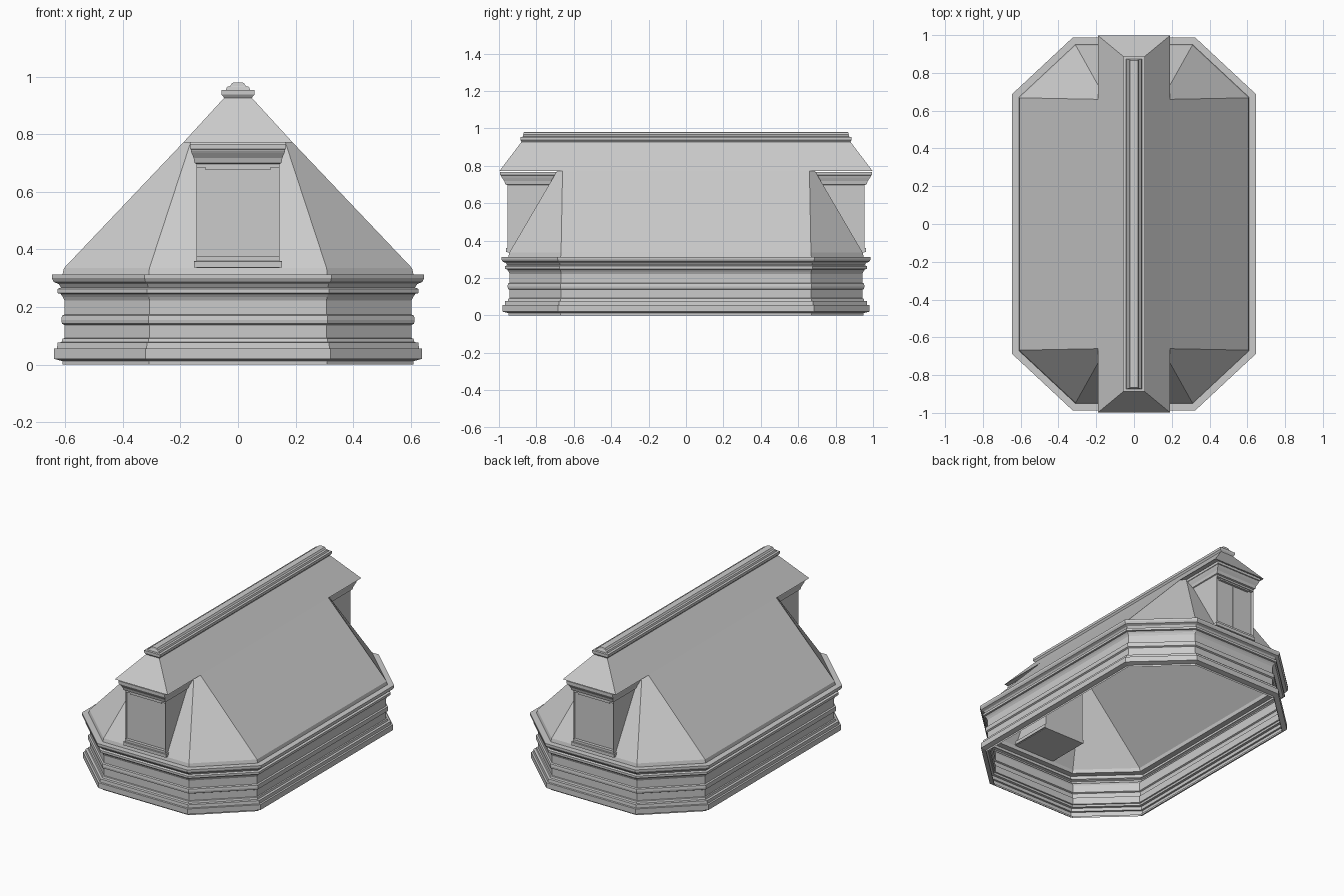
import bpy, bmesh, math

if "Cube" in bpy.data.objects:
    bpy.data.objects.remove(bpy.data.objects["Cube"])


def make(name, bm, mirror=False):
    bmesh.ops.recalc_face_normals(bm, faces=bm.faces)
    me = bpy.data.meshes.new(name)
    bm.to_mesh(me)
    bm.free()
    ob = bpy.data.objects.new(name, me)
    bpy.context.collection.objects.link(ob)
    if mirror:
        mod = ob.modifiers.new("mirror_y", 'MIRROR')
        mod.use_axis = (False, True, False)
        mod.use_mirror_merge = False
    return ob


def loft(rings, caps=False):
    """Skin a list of closed rings of points."""
    bm = bmesh.new()
    loops = [[bm.verts.new(p) for p in r] for r in rings]
    for a, b in zip(loops, loops[1:]):
        n = len(a)
        for i in range(n):
            j = (i + 1) % n
            bm.faces.new((a[i], a[j], b[j], b[i]))
    if caps:
        bm.faces.new(loops[0])
        bm.faces.new(loops[-1])
    return bm


def octagon(side, end, z):
    """Octagon from its long-side corner and end corner in the first quadrant."""
    (sx, sy), (ex, ey) = side, end
    return [(sx, -sy, z), (sx, sy, z), (ex, ey, z), (-ex, ey, z),
            (-sx, sy, z), (-sx, -sy, z), (-ex, -ey, z), (ex, -ey, z)]


def rect(x, y0, y1, z):
    return [(-x, y0, z), (x, y0, z), (x, y1, z), (-x, y1, z)]


# Base wall: moulding profile (outward offset, height) around a mitred octagon
SX, SY, EX, EY = 0.605, 0.668, 0.308, 0.945
ang = math.atan2(SX - EX, EY - SY)
ts = math.tan((math.pi / 2 - (math.pi / 2 - ang)) / 2)
te = math.tan((math.pi / 2 - ang) / 2)


def base_ring(d, z):
    return octagon((SX + d, SY + d * ts), (EX + d * te, EY + d), z)


profile = [(0.005, 0), (0.005, 0.012), (0.035, 0.02), (0.035, 0.055), (0.024, 0.056),
           (0.022, 0.076), (0.008, 0.078), (0.005, 0.09), (-0.002, 0.092), (-0.002, 0.137),
           (0.007, 0.142), (0.009, 0.155), (0.007, 0.17), (-0.002, 0.174), (-0.002, 0.222),
           (0.004, 0.235), (0.012, 0.246), (0.022, 0.248), (0.022, 0.263), (0.01, 0.268),
           (0.018, 0.28), (0.035, 0.287), (0.042, 0.3), (0.042, 0.313), (0.005, 0.313), (0, 0.335)]
make("moulded_base_wall", loft([base_ring(d, z) for d, z in profile]))

# Lower hipped roof with chamfered corners
make("lower_roof", loft([base_ring(0, 0.335),
                         octagon((0.191, 0.66), (0.165, 0.69), 0.771)]))

# Upper roof, hipped at both overhanging ends
make("upper_roof", loft([rect(0.191, -0.998, 0.998, 0.771), rect(0.048, -0.88, 0.88, 0.927)]))
bm = bmesh.new()
bm.faces.new([bm.verts.new(p) for p in rect(0.191, -0.998, -0.66, 0.771)])
make("roof_soffit", bm, True)

# Stepped ridge cap: (half width, half length, height)
ridge = [(0.048, 0.878, 0.926), (0.054, 0.884, 0.935), (0.057, 0.886, 0.938),
         (0.057, 0.886, 0.954), (0.042, 0.873, 0.955), (0.038, 0.871, 0.965),
         (0.027, 0.869, 0.968), (0.02, 0.867, 0.979), (0.01, 0.866, 0.981)]
make("ridge_cap", loft([rect(x, -y, y, z) for x, y, z in ridge], True))

# Dormer body with recessed window
bm = loft([rect(0.145, -0.955, -0.66, 0.335), rect(0.145, -0.955, -0.66, 0.7)], True)
bm.faces.ensure_lookup_table()
front = min(bm.faces, key=lambda f: f.calc_center_median().y)
bmesh.ops.inset_region(bm, faces=[front], thickness=0.031)
for v in front.verts:
    v.co.z = 0.375 if v.co.z < 0.5 else 0.685
bmesh.ops.inset_region(bm, faces=[front], thickness=0.0001)
bmesh.ops.translate(bm, verts=front.verts, vec=(0, 0.02, 0))
make("dormer_body", bm, True)

# Window parts
make("window_mullion", loft([rect(0.002, -0.938, -0.93, 0.376),
                             rect(0.002, -0.938, -0.93, 0.684)], True), True)
make("window_header", loft([rect(0.113, -0.95, -0.93, 0.676),
                            rect(0.113, -0.95, -0.93, 0.686)], True), True)

# Sill and cornice: (outward offset, height)
sill = [(0.008, 0.338), (0.008, 0.359), (0, 0.36)]
cornice = [(0, 0.697), (0.006, 0.7), (0.009, 0.718), (0.016, 0.735), (0.019, 0.744),
           (0.019, 0.748), (0.022, 0.75), (0.022, 0.766)]
for name, prof, k in (("dormer_sill", sill, 1), ("dormer_cornice", cornice, 1.8)):
    make(name, loft([rect(0.145 + d, -0.955 - d * k, -0.66, z) for d, z in prof], True), True)
